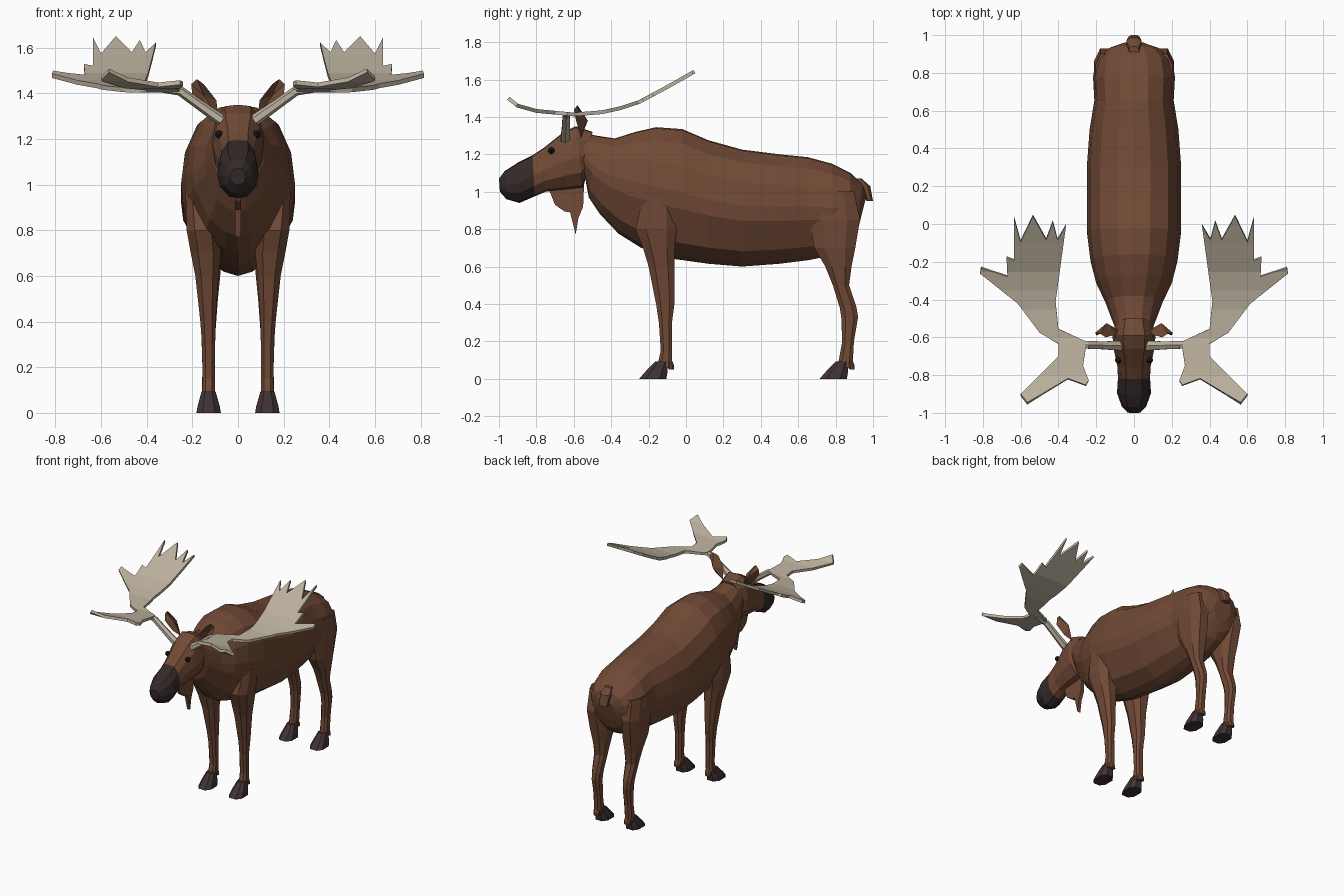
import bpy, bmesh, math
from mathutils import Vector

if "Cube" in bpy.data.objects:
    bpy.data.objects.remove(bpy.data.objects["Cube"])


def material(name, rgb):
    m = bpy.data.materials.new(name)
    m.diffuse_color = (*rgb, 1)
    m.use_nodes = True
    m.node_tree.nodes["Principled BSDF"].inputs["Base Color"].default_value = m.diffuse_color
    return m


FUR = material("brown fur", (0.165, 0.068, 0.036))
MUZZLE = material("dark muzzle", (0.035, 0.022, 0.022))
HOOF = material("dark hoof", (0.050, 0.032, 0.034))
BONE = material("pale antler", (0.50, 0.44, 0.34))
EYE = material("black eye", (0.008, 0.007, 0.007))


def finish(name, bm, mats, mirror=False, thickness=0):
    bmesh.ops.recalc_face_normals(bm, faces=bm.faces)
    me = bpy.data.meshes.new(name)
    bm.to_mesh(me)
    bm.free()
    ob = bpy.data.objects.new(name, me)
    bpy.context.collection.objects.link(ob)
    for m in mats:
        me.materials.append(m)
    if thickness:
        mod = ob.modifiers.new("thickness", "SOLIDIFY")
        mod.thickness = thickness
        mod.offset = 0
    if mirror:
        ob.modifiers.new("mirror", "MIRROR")
    return ob


def loft(rings):
    """Skin a list of closed rings and cap both ends."""
    bm = bmesh.new()
    vs = [[bm.verts.new(p) for p in r] for r in rings]
    n = len(vs[0])
    for a, b in zip(vs, vs[1:]):
        for i in range(n):
            j = (i + 1) % n
            bm.faces.new((a[i], a[j], b[j], b[i]))
    bm.faces.new(vs[0])
    bm.faces.new(vs[-1])
    return bm


def trunk_rings(stations, half):
    """Symmetric cross-sections from (top y, top z, bottom y, bottom z, half width)."""
    shape = half + [(-x, t) for x, t in half[-2:0:-1]]
    return [[(x * w, yt + (yb - yt) * t, zt + (zb - zt) * t) for x, t in shape]
            for yt, zt, yb, zb, w in stations]


def post_rings(levels):
    """Eight-sided horizontal sections from (z, y0, y1, x0, x1)."""
    c = 0.5
    octo = [(1, c), (c, 1), (-c, 1), (-1, c), (-1, -c), (-c, -1), (c, -1), (1, -c)]
    return [[((x0 + x1) / 2 + u * (x1 - x0) / 2, (y0 + y1) / 2 + v * (y1 - y0) / 2, z)
             for u, v in octo] for z, y0, y1, x0, x1 in levels]


# Body and neck
body = loft(trunk_rings([
    (-.60, 1.33, -.54, 1.08, .09), (-.48, 1.30, -.52, .97, .12),
    (-.38, 1.285, -.46, .88, .15), (-.27, 1.32, -.36, .775, .20),
    (-.16, 1.345, -.24, .70, .23), (-.02, 1.335, -.06, .64, .25),
    (.12, 1.275, .12, .615, .25), (.30, 1.225, .30, .60, .25),
    (.50, 1.20, .50, .615, .235), (.65, 1.185, .66, .635, .21),
    (.78, 1.15, .78, .66, .217), (.88, 1.10, .86, .70, .20),
    (.945, 1.04, .90, .75, .14), (.965, .98, .925, .82, .07)],
    [(0, 0), (.35, .01), (.72, .11), (.93, .28), (1, .48), (.96, .61),
     (.62, .87), (.25, .97), (0, 1)]))
finish("body", body, [FUR])

# Head with dark muzzle
head = loft(trunk_rings([
    (-1.0, 1.07, -.995, 1.0, .035), (-.97, 1.11, -.96, .96, .065),
    (-.90, 1.155, -.89, .94, .09), (-.82, 1.195, -.81, .975, .085),
    (-.76, 1.235, -.75, 1.0, .088), (-.66, 1.315, -.64, 1.01, .11),
    (-.59, 1.35, -.55, 1.02, .115), (-.50, 1.32, -.53, 1.10, .09)],
    [(0, 0), (.5, .02), (.85, .2), (1, .5), (.9, .75), (.45, .96), (0, 1)]))
for f in head.faces:
    f.material_index = 1 if f.calc_center_median().y < -.82 else 0
finish("head", head, [FUR, MUZZLE])

# Eyes
eye = bmesh.new()
bmesh.ops.create_uvsphere(eye, u_segments=8, v_segments=6, radius=.018)
bmesh.ops.translate(eye, verts=eye.verts, vec=(.083, -.72, 1.22))
finish("eyes", eye, [EYE], mirror=True)

# Ears: cupped leaf shapes
ear = bmesh.new()
rim = [ear.verts.new(p) for p in [
    (.085, -.56, 1.29), (.095, -.585, 1.37), (.15, -.60, 1.44), (.18, -.58, 1.462),
    (.205, -.575, 1.44), (.20, -.59, 1.39), (.15, -.57, 1.32)]]
for c in ((.15, -.56, 1.39), (.145, -.525, 1.38)):
    mid = ear.verts.new(c)
    for i in range(len(rim)):
        ear.faces.new((rim[i], rim[(i + 1) % len(rim)], mid))
finish("ears", ear, [FUR], mirror=True)

# Throat flap: thin tapering beard
flap = [(-.74, 1.03), (-.70, .93), (-.65, .895), (-.62, .89), (-.59, .77),
        (-.575, .86), (-.55, .92), (-.545, 1.04)]
finish("throat_flap", loft([[(x, y, z) for y, z in flap] for x in (-.013, .013)]), [FUR])

# Tail
finish("tail", loft(post_rings([
    (1.07, .90, .94, -.025, .025), (1.03, .93, .985, -.04, .04),
    (.95, .965, 1.0, -.03, .03)])), [FUR])

# Legs
legs = {
    "front": [(.97, -.23, -.06, .12, .23), (.8, -.27, -.05, .08, .225),
              (.7, -.23, -.06, .075, .207), (.6, -.2, -.062, .085, .187),
              (.4, -.16, -.062, .098, .165), (.3, -.145, -.075, .1, .158),
              (.15, -.135, -.075, .1, .155), (.06, -.155, -.075, .1, .158)],
    "back": [(1.0, .66, .90, .09, .205), (.85, .66, .93, .08, .212),
             (.7, .685, .905, .07, .203), (.6, .745, .885, .078, .187),
             (.5, .785, .872, .088, .172), (.38, .822, .912, .097, .163),
             (.33, .83, .92, .1, .16), (.2, .835, .898, .1, .156),
             (.06, .81, .89, .1, .158)]}
for name, levels in legs.items():
    finish(name + "_legs", loft(post_rings(levels)), [FUR], mirror=True)
    y = -.25 if name == "front" else .715
    finish(name + "_hooves", loft(post_rings([
        (0, y, y + .145, .075, .182), (.03, y + .025, y + .15, .08, .177),
        (.093, y + .085, y + .155, .098, .16)])), [HOOF], mirror=True)
    finish(name + "_dewclaws", loft(post_rings([
        (.05, y + .16, y + .185, .108, .15), (.075, y + .14, y + .185, .105, .153),
        (.11, y + .14, y + .17, .11, .148)])), [FUR], mirror=True)

# Antler palms: flat outline cut into strips, then curved upward front and back
outline = [
    (.36, -.005), (.405, -.08), (.43, .015), (.465, -.08), (.535, .045), (.60, -.09),
    (.635, .035), (.635, -.19), (.675, -.175), (.67, -.275), (.81, -.23), (.815, -.26),
    (.615, -.42), (.50, -.575), (.40, -.635), (.40, -.70), (.60, -.905), (.565, -.95),
    (.35, -.82), (.255, -.855), (.24, -.83), (.27, -.75), (.255, -.655), (.26, -.62),
    (.40, -.555), (.415, -.41)]
arc = [(-.95, 1.50), (-.90, 1.46), (-.80, 1.432), (-.60, 1.413), (-.45, 1.425),
       (-.35, 1.447), (-.25, 1.48), (-.10, 1.56), (.05, 1.645)]


def arc_height(y):
    for (a, za), (b, zb) in zip(arc, arc[1:]):
        if y <= b:
            return za + (zb - za) * (y - a) / (b - a)
    return arc[-1][1]


palm = bmesh.new()
palm.faces.new([palm.verts.new((x, y, 0)) for x, y in outline])
bmesh.ops.triangulate(palm, faces=palm.faces)
for y, _ in arc[1:-1]:
    bmesh.ops.bisect_plane(palm, geom=palm.verts[:] + palm.edges[:] + palm.faces[:],
                           plane_co=(0, y, 0), plane_no=(0, 1, 0))
for v in palm.verts:
    v.co.z = arc_height(v.co.y)
finish("antler_palms", palm, [BONE], mirror=True, thickness=.02)

# Antler beams
path = [((.07, -.645, 1.28), .026), ((.17, -.642, 1.35), .022),
        ((.25, -.64, 1.408), .021), ((.34, -.635, 1.413), .010)]
rings = []
for (x, y, z), r in path:
    n = Vector((-.6, 0, .8))
    rings.append([Vector((x, y, z)) + r * (math.cos(a) * n + math.sin(a) * Vector((0, 1.1, 0)))
                  for a in (math.tau * k / 6 for k in range(6))])
finish("antler_beams", loft(rings), [BONE], mirror=True)
